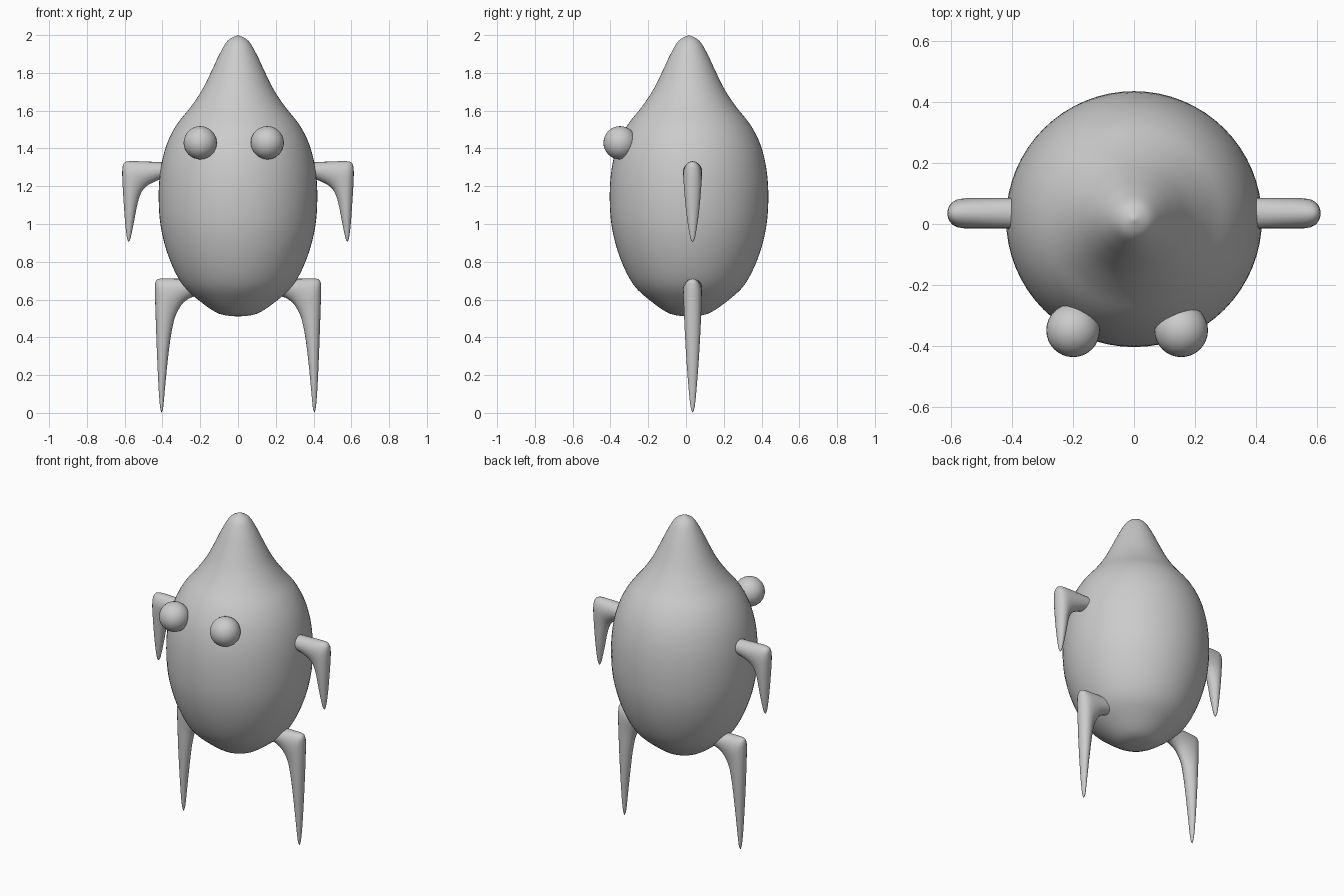
import bpy, bmesh, math
from mathutils import Vector

if "Cube" in bpy.data.objects:
    bpy.data.objects.remove(bpy.data.objects["Cube"])


def smooth_points(pts, steps=4):
    """Catmull-Rom interpolation through tuples of any size."""
    out = []
    for i in range(len(pts) - 1):
        p0, p1, p2, p3 = (Vector(pts[max(0, min(len(pts) - 1, j))]) for j in range(i - 1, i + 3))
        for s in range(steps):
            t = s / steps
            out.append(0.5 * (2 * p1 + (p2 - p0) * t + (2 * p0 - 5 * p1 + 4 * p2 - p3) * t * t
                              + (3 * p1 - p0 - 3 * p2 + p3) * t ** 3))
    return out + [Vector(pts[-1])]


def loft(name, rings, tips):
    """Skin equal-sized rings; each end closes on a tip point."""
    bm = bmesh.new()
    loops = [[bm.verts.new(p) for p in ring] for ring in rings]
    n = len(loops[0])
    for a, b in zip(loops, loops[1:]):
        for i in range(n):
            j = (i + 1) % n
            bm.faces.new((a[i], a[j], b[j], b[i]))
    for loop, tip in zip((loops[0], loops[-1]), tips):
        v = bm.verts.new(tip)
        for i in range(n):
            bm.faces.new((loop[i], loop[(i + 1) % n], v))
    bmesh.ops.recalc_face_normals(bm, faces=bm.faces)
    for f in bm.faces:
        f.smooth = True
    mesh = bpy.data.meshes.new(name)
    bm.to_mesh(mesh)
    bm.free()
    obj = bpy.data.objects.new(name, mesh)
    bpy.context.collection.objects.link(obj)
    return obj


# Body: egg shape with a pointed top, revolved around a slightly offset axis
BODY_Y = 0.016
profile = [(0, 0.51), (0.1, 0.525), (0.2, 0.59), (0.295, 0.68), (0.365, 0.82), (0.408, 0.98),
           (0.42, 1.14), (0.41, 1.29), (0.378, 1.42), (0.325, 1.525), (0.25, 1.62), (0.19, 1.71),
           (0.14, 1.81), (0.1, 1.895), (0.055, 1.97), (0, 2.0)]
body_rings = [[(r * math.cos(k * math.tau / 64), BODY_Y + r * math.sin(k * math.tau / 64), z)
               for k in range(64)] for r, z in smooth_points(profile)[1:-1]]
loft("body", body_rings, [(0, BODY_Y, 0.51), (0, BODY_Y, 2.0)])

# Eyes
for name, x in (("left_eye", -0.2), ("right_eye", 0.155)):
    bpy.ops.mesh.primitive_uv_sphere_add(segments=32, ring_count=16, radius=0.088,
                                         location=(x, -0.349, 1.43))
    bpy.context.object.name = name
    bpy.ops.object.shade_smooth()

# Limbs: sections as (outer x, outer z, inner x, inner z, half depth)
LIMB_Y = 0.035
arm = [(0.36, 1.326, 0.36, 1.24, 0.05), (0.42, 1.328, 0.41, 1.236, 0.05),
       (0.52, 1.332, 0.47, 1.21, 0.05), (0.58, 1.332, 0.5, 1.185, 0.05),
       (0.603, 1.322, 0.515, 1.16, 0.049), (0.612, 1.295, 0.526, 1.13, 0.047),
       (0.612, 1.23, 0.536, 1.09, 0.043), (0.605, 1.11, 0.549, 1.02, 0.034),
       (0.597, 1.0, 0.561, 0.96, 0.022), (0.588, 0.927, 0.571, 0.918, 0.011),
       (0.58, 0.905, 0.58, 0.905, 0)]
leg = [(0.2, 0.705, 0.2, 0.625, 0.05), (0.31, 0.71, 0.25, 0.61, 0.05),
       (0.37, 0.711, 0.29, 0.583, 0.05), (0.417, 0.71, 0.316, 0.545, 0.05),
       (0.435, 0.697, 0.332, 0.51, 0.049), (0.44, 0.66, 0.342, 0.475, 0.047),
       (0.437, 0.54, 0.358, 0.39, 0.043), (0.43, 0.34, 0.374, 0.26, 0.034),
       (0.421, 0.14, 0.388, 0.115, 0.021), (0.413, 0.035, 0.396, 0.03, 0.011),
       (0.405, 0.0, 0.405, 0.0, 0)]


def limb(name, sections, side):
    rings = []
    for ox, oz, ix, iz, h in smooth_points(sections, 3)[:-1]:
        ring = []
        for k in range(20):
            c, s = math.cos(k * math.tau / 20), math.sin(k * math.tau / 20)
            ring.append((side * ((ox + ix) / 2 + (ox - ix) / 2 * c), LIMB_Y + h * s,
                         (oz + iz) / 2 + (oz - iz) / 2 * c))
        rings.append(ring)
    ends = []
    for ox, oz, ix, iz, h in (sections[0], sections[-1]):
        ends.append((side * (ox + ix) / 2, LIMB_Y, (oz + iz) / 2))
    loft(name, rings, ends)


for label, side in (("left", -1), ("right", 1)):
    limb(label + "_arm", arm, side)
    limb(label + "_leg", leg, side)
